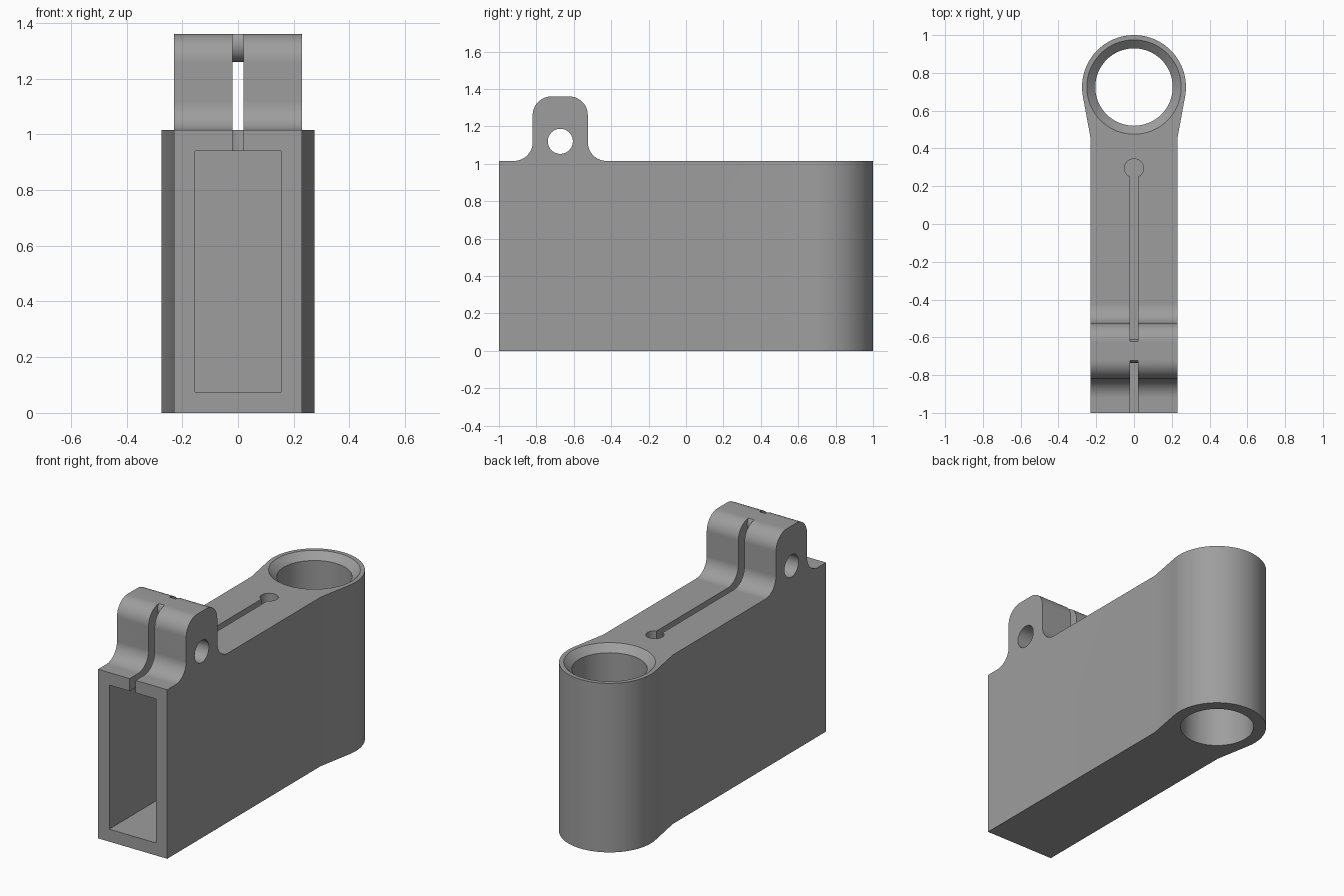
import bpy, bmesh, math
from mathutils import Vector

if "Cube" in bpy.data.objects:
    bpy.data.objects.remove(bpy.data.objects["Cube"])

grey = bpy.data.materials.new("mid grey")
grey.diffuse_color = (0.34, 0.34, 0.34, 1)
grey.use_nodes = True
grey.node_tree.nodes["Principled BSDF"].inputs["Base Color"].default_value = grey.diffuse_color


def prism(name, pts, axis, lo, hi):
    """Extrude a 2D outline: axis 'x' takes (y, z) points, axis 'z' takes (x, y)."""
    place = (lambda p, t: (t, p[0], p[1])) if axis == 'x' else (lambda p, t: (p[0], p[1], t))
    bm = bmesh.new()
    face = bm.faces.new([bm.verts.new(place(p, lo)) for p in pts])
    ext = bmesh.ops.extrude_face_region(bm, geom=[face])
    moved = [v for v in ext['geom'] if isinstance(v, bmesh.types.BMVert)]
    bmesh.ops.translate(bm, verts=moved, vec=Vector(place((0, 0), hi - lo)))
    bmesh.ops.recalc_face_normals(bm, faces=bm.faces)
    me = bpy.data.meshes.new(name)
    bm.to_mesh(me)
    bm.free()
    me.materials.append(grey)
    ob = bpy.data.objects.new(name, me)
    bpy.context.collection.objects.link(ob)
    return ob


def arc(cx, cy, r, a0, a1, n):
    return [(cx + r * math.cos(math.radians(a0 + (a1 - a0) * i / n)),
             cy + r * math.sin(math.radians(a0 + (a1 - a0) * i / n))) for i in range(n + 1)]


def circle(cx, cy, r, n=48):
    return arc(cx, cy, r, 0, 360, n)[:-1]


def rect(x0, x1, y0, y1):
    return [(x0, y0), (x1, y0), (x1, y1), (x0, y1)]


def combine(ob, tool, op='DIFFERENCE'):
    mod = ob.modifiers.new("cut", 'BOOLEAN')
    mod.operation, mod.solver, mod.object = op, 'EXACT', tool
    bpy.context.view_layer.objects.active = ob
    bpy.ops.object.modifier_apply(modifier=mod.name)
    bpy.data.objects.remove(tool, do_unlink=True)


TOP, PEAK, R = 1.015, 1.36, 0.1
L0, L1 = -0.82, -0.525          # clamp lug extent along y
CY, CR = 0.725, 0.275           # round socket centre and outer radius

# Side silhouette with the filleted clamp lug
side = [(-1, 0), (1.1, 0), (1.1, TOP)]
side += arc(L1 + R, TOP + R, R, 270, 180, 12)
side += arc(L1 - R, PEAK - R, R, 0, 90, 12)
side += arc(L0 + R, PEAK - R, R, 90, 180, 12)
side += arc(L0 - R, TOP + R, R, 0, -90, 12)
side += [(-1, TOP)]
body = prism("clamp_body", side, 'x', -0.5, 0.5)

# Plan outline: straight arm flaring tangentially into the socket
plan = [(-0.23, -1.2), (0.23, -1.2), (0.23, 0.455)]
plan += arc(0, CY, CR, -10.4, 190.4, 64) + [(-0.23, 0.455)]
combine(body, prism("plan", plan, 'z', -0.5, 2), 'INTERSECT')

# Socket bore and its chamfered mouth
combine(body, prism("bore", circle(0, CY, 0.205, 64), 'z', -0.2, 1.3))
cone = prism("chamfer", circle(0, CY, 0.205, 64), 'z', TOP - 0.04, TOP + 0.04)
for v in cone.data.vertices:
    if v.co.z > TOP:
        v.co.x *= 0.295 / 0.205
        v.co.y = CY + (v.co.y - CY) * 0.295 / 0.205
combine(body, cone)

# Rectangular cavity open at the front
combine(body, prism("cavity", rect(-1.2, 0.4, 0.075, 0.94), 'x', -0.155, 0.155))

# Cross bolt hole through the lug
combine(body, prism("bolt_hole", circle(-0.672, 1.12, 0.067), 'x', -0.5, 0.5))

# Clamp slot, leaving a rounded bridge at the top of the lug
slot = prism("slot", rect(-1.2, 0.295, 0.85, 1.5), 'x', -0.02, 0.02)
bridge = prism("bridge", circle(-0.672, 1.323, 0.063), 'x', -0.1, 0.1)
combine(slot, bridge)
# Open the space left above the bridge
combine(body, slot)

# Round relief hole at the end of the slot
combine(body, prism("relief_hole", circle(0, 0.295, 0.05, 32), 'z', 0.85, 1.2))

# Smooth curved walls, crisp edges
bpy.ops.object.select_all(action='DESELECT')
body.select_set(True)
bpy.context.view_layer.objects.active = body
bpy.ops.object.shade_smooth_by_angle(angle=math.radians(25))
weighted = body.modifiers.new("weighted", 'WEIGHTED_NORMAL')
weighted.keep_sharp = True
